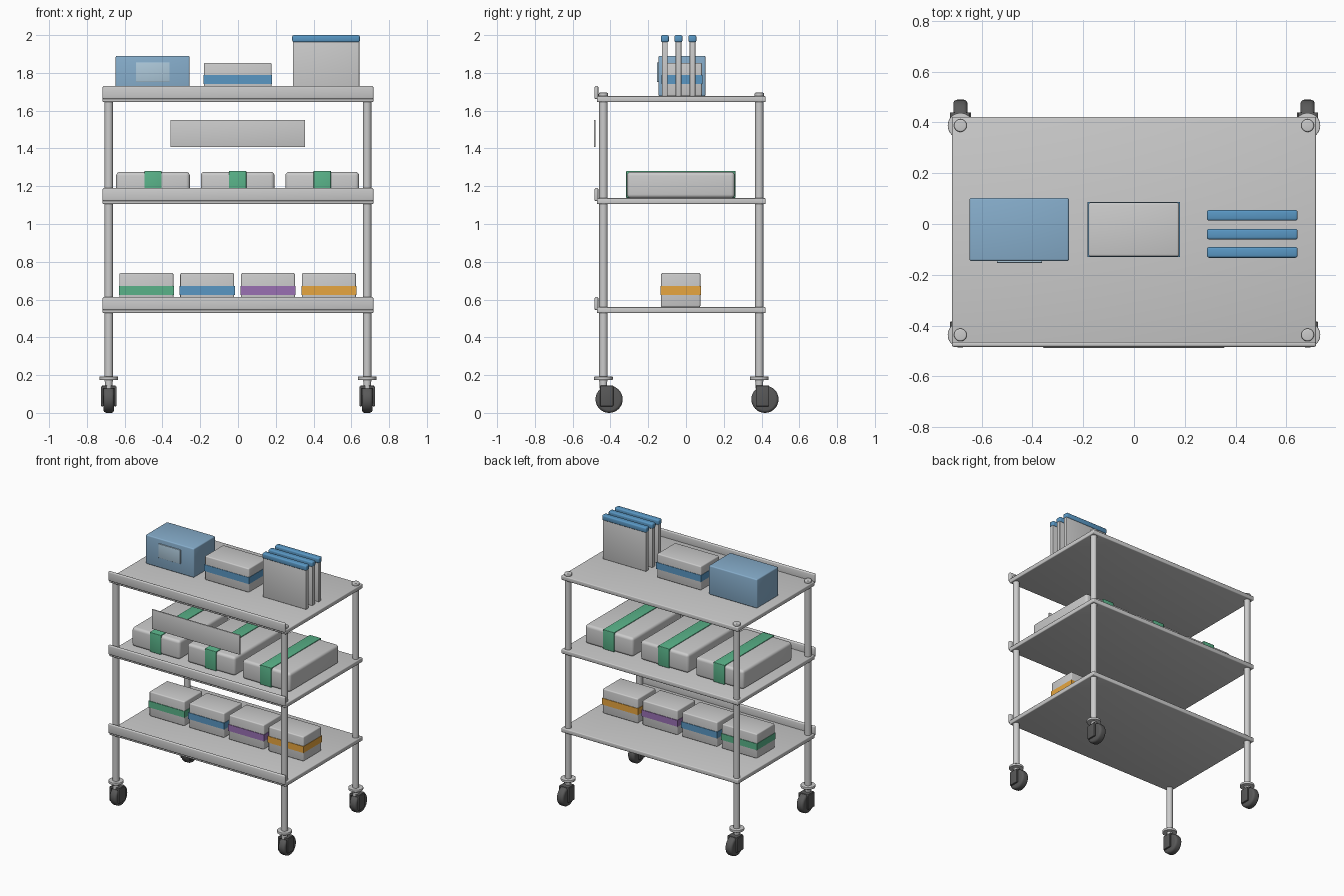
import bpy, bmesh, math
from mathutils import Matrix

if "Cube" in bpy.data.objects:
    bpy.data.objects.remove(bpy.data.objects["Cube"])

COLOURS = {
    "blue": (0.10, 0.31, 0.55, 1), "soft_blue": (0.24, 0.42, 0.60, 1),
    "pale_blue": (0.42, 0.58, 0.70, 1), "green": (0.10, 0.45, 0.25, 1),
    "purple": (0.32, 0.16, 0.45, 1), "orange": (0.80, 0.38, 0.05, 1),
    "dark": (0.10, 0.10, 0.10, 1), "white": (0.75, 0.77, 0.78, 1),
}


def finish(bm, name, colour=None):
    mesh = bpy.data.meshes.new(name)
    bm.to_mesh(mesh)
    bm.free()
    ob = bpy.data.objects.new(name, mesh)
    bpy.context.collection.objects.link(ob)
    if colour:
        mat = bpy.data.materials.get(colour) or bpy.data.materials.new(colour)
        mat.diffuse_color = COLOURS[colour]
        mat.use_nodes = True
        mat.node_tree.nodes["Principled BSDF"].inputs["Base Color"].default_value = mat.diffuse_color
        mesh.materials.append(mat)
    bpy.ops.object.select_all(action='DESELECT')
    ob.select_set(True)
    bpy.context.view_layer.objects.active = ob
    bpy.ops.object.shade_smooth_by_angle(angle=math.radians(35))
    return ob


def box(name, x, y, z, bevel=0.0, colour=None, seg=3):
    """Box from (min, max) ranges, with optional rounded edges."""
    bm = bmesh.new()
    bmesh.ops.create_cube(bm, size=1)
    for v in bm.verts:
        for i, (lo, hi) in enumerate((x, y, z)):
            v.co[i] = hi if v.co[i] > 0 else lo
    if bevel:
        bmesh.ops.bevel(bm, geom=bm.edges[:], offset=bevel, segments=seg,
                        profile=0.5, affect='EDGES')
    return finish(bm, name, colour)


def cylinder(name, centre, r, depth, axis='Z', bevel=0.0, colour=None, seg=32):
    bm = bmesh.new()
    bmesh.ops.create_cone(bm, cap_ends=True, segments=seg, radius1=r, radius2=r, depth=depth)
    if bevel:
        rims = [e for e in bm.edges if any(len(f.verts) > 4 for f in e.link_faces)]
        bmesh.ops.bevel(bm, geom=rims, offset=bevel, segments=4, profile=0.5, affect='EDGES')
    rot = Matrix.Rotation(math.pi / 2, 4, 'Y') if axis == 'X' else Matrix()
    bmesh.ops.transform(bm, matrix=Matrix.Translation(centre) @ rot, verts=bm.verts)
    return finish(bm, name, colour)


# Shelves with a raised front lip
SHELF_TOPS = {"lower": 0.56, "middle": 1.137, "upper": 1.677}
for label, z in SHELF_TOPS.items():
    box(label + "_shelf", (-0.717, 0.717), (-0.472, 0.422), (z - 0.032, z), 0.006)
    box(label + "_shelf_lip", (-0.717, 0.717), (-0.484, -0.464), (z - 0.015, z + 0.053), 0.007)

# Corner posts and casters
for side, x in (("left", -0.684), ("right", 0.684)):
    for end, y in (("front", -0.437), ("back", 0.388)):
        tag = f"{end}_{side}_"
        cylinder(tag + "post", (x, y, 0.92), 0.0225, 1.51)
        cylinder(tag + "post_cap", (x, y, 1.684), 0.025, 0.022, bevel=0.006)
        cylinder(tag + "caster_flange", (x, y, 0.183), 0.05, 0.018, bevel=0.004)
        cylinder(tag + "caster_stem", (x, y, 0.155), 0.02, 0.05)
        cylinder(tag + "wheel", (x, y + 0.03, 0.072), 0.072, 0.056, 'X', 0.016, "dark")
        for s in (-1, 1):
            cx = x + s * 0.035
            box(tag + "fork_plate", (cx - 0.007, cx + 0.007), (y - 0.018, y + 0.052),
                (0.035, 0.14), 0.004, "dark")
        box(tag + "fork_crown", (x - 0.036, x + 0.036), (y - 0.018, y + 0.052),
            (0.128, 0.145), 0.004, "dark")

# Blank front sign panel
box("sign_panel", (-0.358, 0.356), (-0.488, -0.478), (1.407, 1.55), 0.002)

# Upper shelf: blue carton with label
top = SHELF_TOPS["upper"]
box("blue_carton", (-0.648, -0.256), (-0.146, 0.103), (top, 1.89), 0.008, "soft_blue")
box("blue_carton_label", (-0.54, -0.362), (-0.153, -0.14), (1.752, 1.855), 0.002, "pale_blue")

# Upper shelf: banded box
box("upper_banded_box", (-0.18, 0.178), (-0.128, 0.084), (top, 1.853), 0.008)
box("upper_box_band", (-0.183, 0.181), (-0.131, 0.087), (1.742, 1.79), 0, "blue")

# Upper shelf: upright folders with blue tops
for y in (-0.112, -0.04, 0.034):
    box("folder", (0.29, 0.642), (y - 0.015, y + 0.015), (top, 1.972), 0.003, "white")
    box("folder_top", (0.287, 0.645), (y - 0.021, y + 0.021), (1.962, 2.0), 0.009, "blue")

# Middle shelf: long packs with green straps
z = SHELF_TOPS["middle"]
for x in (-0.45, -0.002, 0.446):
    box("long_pack", (x - 0.195, x + 0.195), (-0.313, 0.258), (z, 1.276), 0.02, None, 4)
    box("long_pack_strap", (x - 0.046, x + 0.046), (-0.317, 0.262), (z + 0.001, 1.281), 0.004, "green")

# Lower shelf: small boxes with coloured bands
z = SHELF_TOPS["lower"]
for x, colour in ((-0.485, "green"), (-0.163, "blue"), (0.159, "purple"), (0.481, "orange")):
    box("small_box", (x - 0.143, x + 0.143), (-0.132, 0.076), (z, 0.74), 0.008)
    box("small_box_band", (x - 0.146, x + 0.146), (-0.136, 0.08), (0.625, 0.672), 0, colour)
